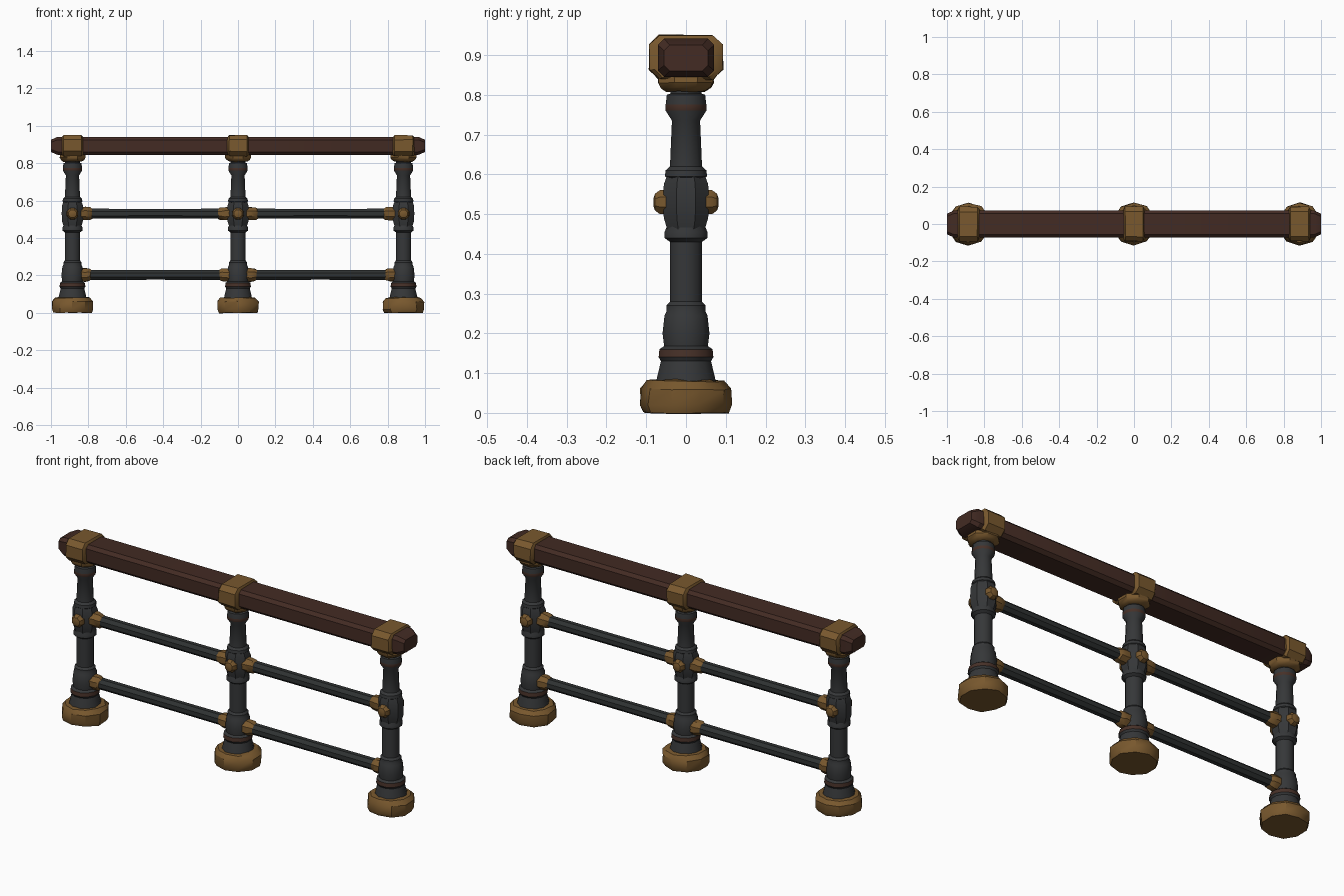
import bpy, bmesh, math, random
from mathutils import Matrix, Vector

random.seed(4)
cube = bpy.data.objects.get("Cube")
if cube:
    bpy.data.objects.remove(cube, do_unlink=True)


def make_material(name, color):
    m = bpy.data.materials.new(name)
    m.use_nodes = True
    m.diffuse_color = (*color, 1)
    bsdf = next(n for n in m.node_tree.nodes if n.type == "BSDF_PRINCIPLED")
    bsdf.inputs["Base Color"].default_value = (*color, 1)
    return m


IRON = make_material("dark iron", (0.036, 0.038, 0.040))
ROD = make_material("blackened rod iron", (0.028, 0.032, 0.032))
BRASS = make_material("aged brass", (0.19, 0.098, 0.027))
WOOD = make_material("dark wood", (0.056, 0.024, 0.017))
RUST = make_material("rust", (0.062, 0.030, 0.021))

AXES = {
    "z": Matrix.Identity(3),
    "x": Matrix(((0, 0, 1), (1, 0, 0), (0, 1, 0))),
    "y": Matrix(((1, 0, 0), (0, 0, 1), (0, -1, 0))),
}


def finish(name, bm, materials, angle):
    bmesh.ops.recalc_face_normals(bm, faces=bm.faces)
    mesh = bpy.data.meshes.new(name)
    bm.to_mesh(mesh)
    bm.free()
    for m in materials:
        mesh.materials.append(m)
    mesh.shade_smooth()
    mesh.set_sharp_from_angle(angle=math.radians(angle))
    obj = bpy.data.objects.new(name, mesh)
    bpy.context.collection.objects.link(obj)
    return obj


def loft(name, sections, materials, axis="z", centre=(0, 0, 0), jitter=0, angle=35, bands=()):
    """Join matching 2D sections [(height, points)] along an axis; bands get the second material."""
    bm = bmesh.new()
    rings = []
    for h, pts in sections:
        ring = []
        for u, v in pts:
            wobble = Vector([random.uniform(-jitter, jitter) for _ in range(3)])
            ring.append(bm.verts.new(AXES[axis] @ (Vector((u, v, h)) + wobble) + Vector(centre)))
        rings.append(ring)
    n = len(rings[0])
    for k, (a, b) in enumerate(zip(rings, rings[1:])):
        for i in range(n):
            j = (i + 1) % n
            f = bm.faces.new((a[i], a[j], b[j], b[i]))
            f.material_index = int(k in bands)
    bm.faces.new(rings[0])
    bm.faces.new(rings[-1])
    return finish(name, bm, materials, angle)


def ngon(r, sides):
    return [(r * math.cos(math.tau * (i + 0.5) / sides), r * math.sin(math.tau * (i + 0.5) / sides))
            for i in range(sides)]


def lathe(name, profile, sides, materials, **kw):
    grow = 1 / math.cos(math.pi / sides) ** 0.5
    return loft(name, [(h, ngon(r * grow, sides)) for r, h in profile], materials, **kw)


def chamfered(hy, z0, z1, c):
    """Chamfered rectangle in the y-z plane."""
    return [(-hy, z0 + c), (-hy + c, z0), (hy - c, z0), (hy, z0 + c),
            (hy, z1 - c), (hy - c, z1), (-hy + c, z1), (-hy, z1 - c)]


BASE = [(0.104, 0), (0.113, 0.02), (0.112, 0.06), (0.095, 0.08), (0.07, 0.083)]
POST = [(0.078, 0.07), (0.074, 0.09), (0.064, 0.13), (0.07, 0.14), (0.068, 0.16), (0.056, 0.168),
        (0.06, 0.20), (0.055, 0.245), (0.05, 0.255), (0.05, 0.27), (0.041, 0.28), (0.041, 0.43),
        (0.055, 0.44), (0.055, 0.455), (0.048, 0.47), (0.048, 0.59), (0.054, 0.595), (0.052, 0.61),
        (0.041, 0.62), (0.036, 0.735), (0.052, 0.76), (0.052, 0.775), (0.049, 0.80), (0.04, 0.803), (0.04, 0.83)]
HUB = [(0.047, 0.455), (0.058, 0.49), (0.060, 0.53), (0.058, 0.575), (0.048, 0.60)]
COLLAR = [(0.05, 0.808), (0.064, 0.818), (0.072, 0.83), (0.07, 0.86)]
POSTS = {"left": 0.885, "middle": 0.0, "right": -0.885}
LEVELS = {"upper": 0.53, "lower": 0.203}

for side, x in POSTS.items():
    at = (x, 0, 0)
    # Foot, column with rust bands, and central hub
    lathe(side + "_foot", BASE, 10, [BRASS], centre=at, jitter=0.003)
    lathe(side + "_post", POST, 12, [IRON, RUST], centre=at, bands=(3, 20))
    lathe(side + "_hub", HUB, 8, [IRON], centre=at, angle=30)
    # Collar and clamp holding the handrail
    lathe(side + "_collar", COLLAR, 8, [BRASS], centre=at, jitter=0.002)
    clamp = [(-0.057, chamfered(0.078, 0.845, 0.938, 0.02)), (-0.048, chamfered(0.092, 0.838, 0.95, 0.025)),
             (0.048, chamfered(0.092, 0.838, 0.95, 0.025)), (0.057, chamfered(0.078, 0.845, 0.938, 0.02))]
    loft(side + "_clamp", clamp, [BRASS], axis="x", centre=at, jitter=0.002)
    # Round bolt heads on the front and back of the hub
    for face, s in (("front", -1), ("back", 1)):
        bolt = [(0.032, s * 0.05), (0.031, s * 0.066), (0.022, s * 0.078), (0.010, s * 0.082)]
        lathe(f"{side}_{face}_bolt", bolt, 8, [BRASS], axis="y", centre=(x, 0, LEVELS["upper"]))
    # Brass sockets where the rods enter the post
    for level, z in LEVELS.items():
        reach = 0.108 if level == "upper" else 0.1
        for s in (-1, 1):
            if abs(x + s * 0.1) > 0.9:
                continue
            socket = [(0.036, s * 0.04), (0.037, s * 0.07), (0.034, s * (reach - 0.012)), (0.026, s * reach)]
            lathe(f"{side}_{level}_socket", socket, 8, [BRASS], axis="x", centre=(x, 0, z), jitter=0.002)

# Horizontal rods between neighbouring posts
for level, z in LEVELS.items():
    for side, s in (("left", 1), ("right", -1)):
        rod = [(0.028, s * 0.04), (0.027, s * 0.44), (0.028, s * 0.85)]
        lathe(f"{side}_{level}_rod", rod, 8, [ROD], axis="x", centre=(0, 0, z))

# Handrail with tapered ends
full = chamfered(0.071, 0.845, 0.941, 0.016)
tip = chamfered(0.055, 0.86, 0.925, 0.014)
loft("handrail", [(-1, tip), (-0.965, full), (0, full), (0.965, full), (1, tip)], [WOOD], axis="x", angle=30)
